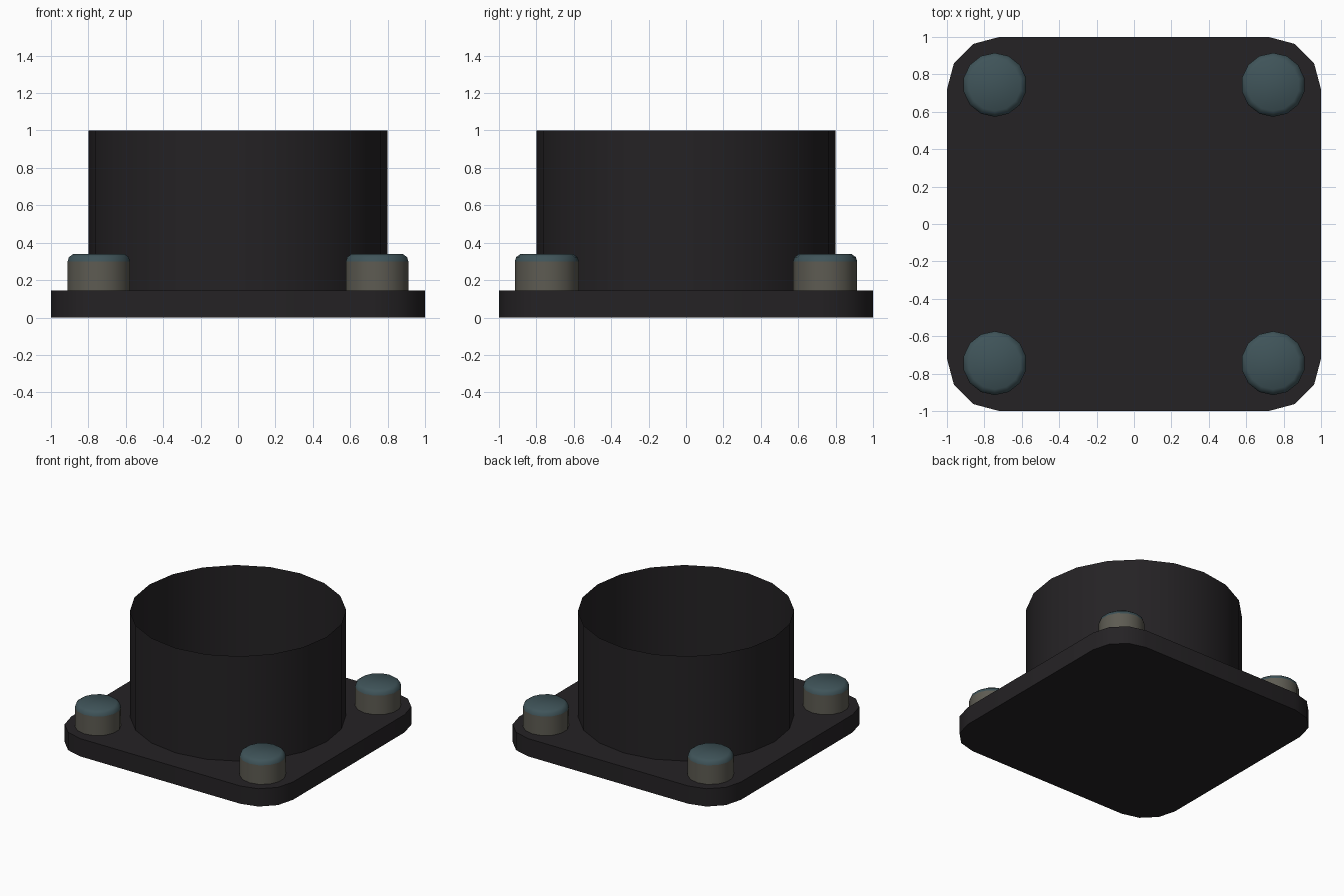
import bpy, bmesh
from math import sin, cos, pi, radians

if "Cube" in bpy.data.objects:
    bpy.data.objects.remove(bpy.data.objects["Cube"])


def material(name, rgb):
    m = bpy.data.materials.new(name)
    m.diffuse_color = (*rgb, 1)
    m.use_nodes = True
    m.node_tree.nodes["Principled BSDF"].inputs["Base Color"].default_value = m.diffuse_color
    return m


DARK = material("dark_metal", (0.018, 0.016, 0.018))
STEEL = material("bolt_side", (0.11, 0.105, 0.085))
TEAL = material("bolt_top", (0.05, 0.088, 0.1))


def finish(name, bm, mat, angle=40):
    me = bpy.data.meshes.new(name)
    bm.to_mesh(me)
    bm.free()
    ob = bpy.data.objects.new(name, me)
    bpy.context.collection.objects.link(ob)
    me.materials.append(mat)
    bpy.ops.object.select_all(action='DESELECT')
    ob.select_set(True)
    bpy.context.view_layer.objects.active = ob
    bpy.ops.object.shade_smooth_by_angle(angle=radians(angle))
    return ob


def lathe(profile, sides, centre=(0, 0), cap=False):
    """Stack rings of (radius, z); optionally close the last ring."""
    bm = bmesh.new()
    rings = [[bm.verts.new((centre[0] - r * sin(2 * pi * i / sides),
                            centre[1] + r * cos(2 * pi * i / sides), z))
              for i in range(sides)] for r, z in profile]
    for a, b in zip(rings, rings[1:]):
        for i in range(sides):
            j = (i + 1) % sides
            bm.faces.new((a[i], a[j], b[j], b[i]))
    if cap:
        bm.faces.new(rings[-1])
    return bm


# base plate: square with three-segment rounded corners
PLATE_TOP, RADIUS = 0.145, 0.28
bm = bmesh.new()
outline = []
for corner in range(4):
    mid = pi / 4 + corner * pi / 2
    cx, cy = (1 - RADIUS) * 2 ** 0.5 * cos(mid), (1 - RADIUS) * 2 ** 0.5 * sin(mid)
    for k in range(4):
        a = corner * pi / 2 + k * pi / 6
        outline.append(bm.verts.new((cx + RADIUS * cos(a), cy + RADIUS * sin(a), 0)))
base = bm.faces.new(outline)
top = bmesh.ops.extrude_face_region(bm, geom=[base], use_keep_orig=True)["geom"]
bmesh.ops.translate(bm, vec=(0, 0, PLATE_TOP),
                    verts=[g for g in top if isinstance(g, bmesh.types.BMVert)])
bmesh.ops.recalc_face_normals(bm, faces=bm.faces)
finish("base_plate", bm, DARK)

# open thin-walled socket tube
finish("socket_tube", lathe([(0.8, PLATE_TOP), (0.8, 1.0)], 20), DARK)

# four corner bolts: shank and rounded cap
for n, (sx, sy) in enumerate([(-1, -1), (1, -1), (1, 1), (-1, 1)], 1):
    c = (sx * 0.744, sy * 0.744)
    finish(f"bolt_side_{n}", lathe([(0.171, PLATE_TOP), (0.171, 0.3)], 14, c), STEEL)
    finish(f"bolt_top_{n}", lathe([(0.171, 0.3), (0.164, 0.323), (0.14, 0.34)],
                                  14, c, cap=True), TEAL, 60)
